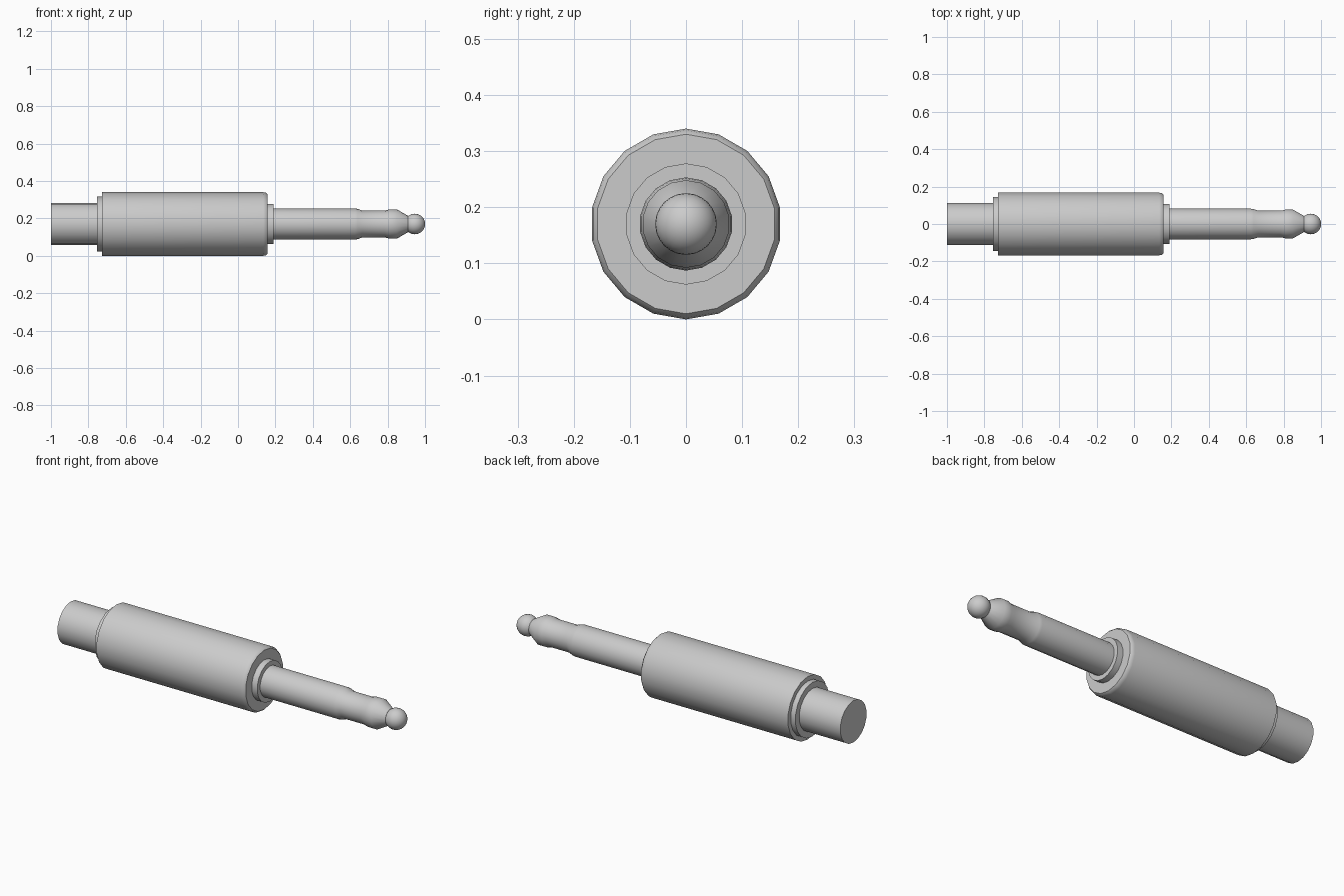
import bpy
from math import sin, cos, pi, radians

if "Cube" in bpy.data.objects:
    bpy.data.objects.remove(bpy.data.objects["Cube"])

AXIS_Z = 0.17
SIDES = 18


def smooth(obj):
    bpy.ops.object.select_all(action='DESELECT')
    obj.select_set(True)
    bpy.context.view_layer.objects.active = obj
    bpy.ops.object.shade_smooth_by_angle(angle=radians(30))


def lathe(name, profile):
    """Capped solid turned about the long axis from (x, radius) points."""
    verts, faces = [], []
    for x, r in profile:
        for i in range(SIDES):
            a = 2 * pi * i / SIDES
            verts.append((x, -r * sin(a), AXIS_Z + r * cos(a)))
    for k in range(len(profile) - 1):
        for i in range(SIDES):
            j = (i + 1) % SIDES
            p, q = k * SIDES, (k + 1) * SIDES
            faces.append((p + i, p + j, q + j, q + i))
    last = (len(profile) - 1) * SIDES
    faces.append(tuple(reversed(range(SIDES))))
    faces.append(tuple(range(last, last + SIDES)))
    mesh = bpy.data.meshes.new(name)
    mesh.from_pydata(verts, [], faces)
    obj = bpy.data.objects.new(name, mesh)
    bpy.context.collection.objects.link(obj)
    smooth(obj)
    return obj


# Cable stub and rear step
lathe("cable_sleeve", [(-1.0, 0.113), (-0.755, 0.113), (-0.74, 0.113)])
lathe("rear_collar", [(-0.755, 0.146), (-0.715, 0.146)])

# Main grip with a rounded front rim
lathe("grip_body", [(-0.727, 0.17), (0.135, 0.17), (0.149, 0.167), (0.157, 0.16)])

# Step at the base of the pin
lathe("front_collar", [(0.15, 0.108), (0.19, 0.108)])

# Contact pin with groove and tapered neck
lathe("contact_pin", [(0.18, 0.083), (0.625, 0.083), (0.64, 0.081), (0.665, 0.072),
                      (0.785, 0.072), (0.81, 0.078), (0.85, 0.078), (0.91, 0.043)])

# Ball tip
bpy.ops.mesh.primitive_uv_sphere_add(segments=24, ring_count=16, radius=0.055,
                                     location=(0.945, 0, AXIS_Z),
                                     rotation=(0, pi / 2, 0))
tip = bpy.context.object
tip.name = "ball_tip"
smooth(tip)
